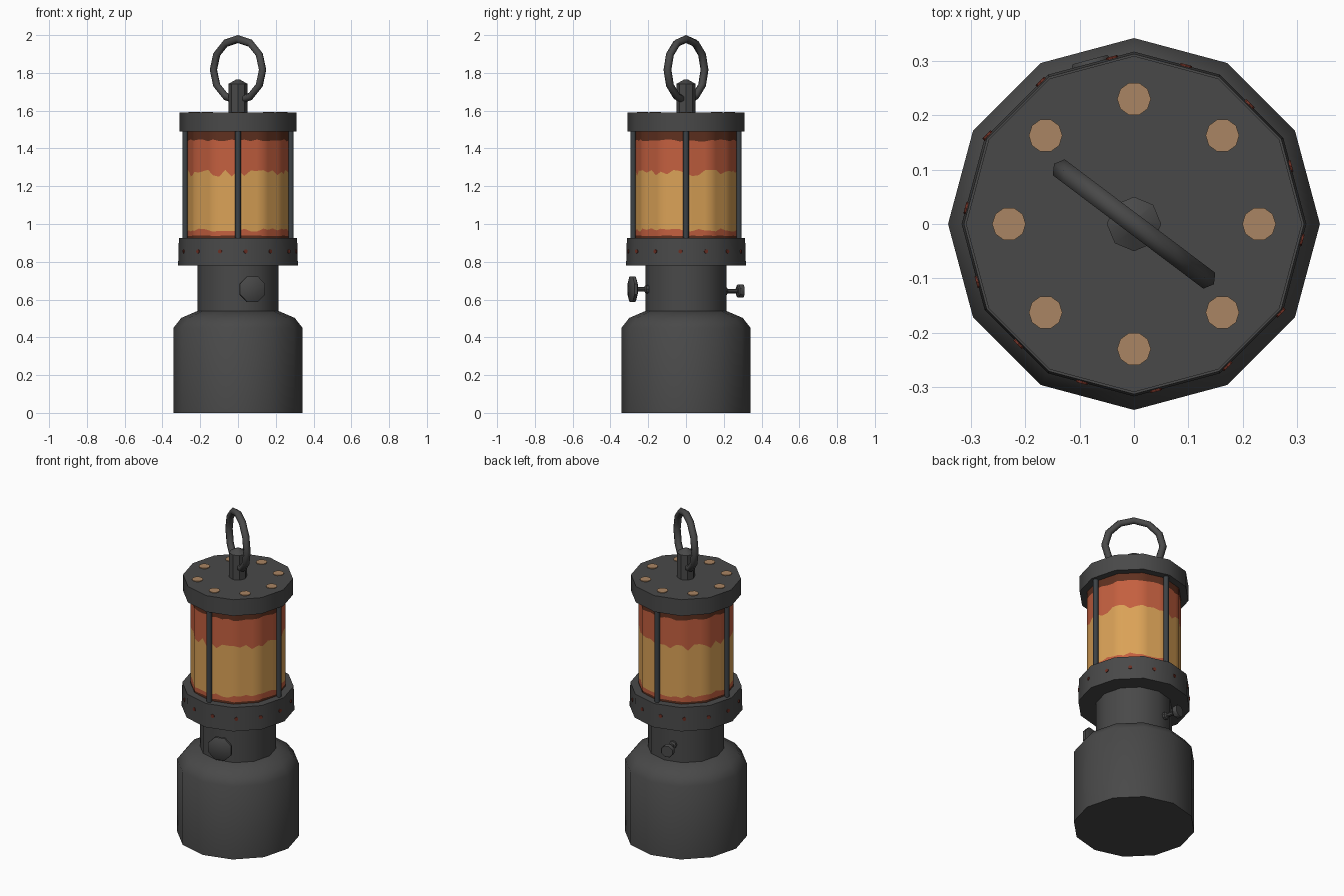
import bpy, bmesh, math, random
from mathutils import Matrix, Vector

if "Cube" in bpy.data.objects:
    bpy.data.objects.remove(bpy.data.objects["Cube"])

random.seed(4)


def material(name, rgb):
    m = bpy.data.materials.new(name)
    m.diffuse_color = (*rgb, 1)
    m.use_nodes = True
    m.node_tree.nodes["Principled BSDF"].inputs["Base Color"].default_value = m.diffuse_color
    return m


IRON = material("dark iron", (0.066, 0.066, 0.066))
STEEL = material("blue grey steel", (0.046, 0.054, 0.060))
YELLOW = material("amber glow", (0.70, 0.36, 0.095))
RED = material("orange red glow", (0.55, 0.115, 0.05))
BROWN = material("smoky brown", (0.115, 0.03, 0.014))
COPPER = material("copper vents", (0.40, 0.235, 0.125))
RUST = material("rust red holes", (0.15, 0.028, 0.017))


def finish(name, bm, mats, matrix=Matrix(), angle=40):
    bmesh.ops.recalc_face_normals(bm, faces=bm.faces)
    me = bpy.data.meshes.new(name)
    bm.to_mesh(me)
    bm.free()
    me.transform(matrix)
    for m in mats:
        me.materials.append(m)
    ob = bpy.data.objects.new(name, me)
    bpy.context.collection.objects.link(ob)
    bpy.context.view_layer.objects.active = ob
    ob.select_set(True)
    bpy.ops.object.shade_smooth_by_angle(angle=math.radians(angle))
    ob.select_set(False)
    return ob


def lathe(name, profile, mat, sides=12, matrix=Matrix(), angle=40, phase=0):
    """Turn an (r, z) profile around z and close both ends."""
    bm = bmesh.new()
    rings = []
    for r, z in profile:
        rings.append([bm.verts.new((r * math.cos(phase + math.tau * i / sides),
                                    r * math.sin(phase + math.tau * i / sides), z))
                      for i in range(sides)])
    for a, b in zip(rings, rings[1:]):
        for i in range(sides):
            j = (i + 1) % sides
            bm.faces.new((a[i], a[j], b[j], b[i]))
    bm.faces.new(rings[0])
    bm.faces.new(rings[-1])
    return finish(name, bm, [mat], matrix, angle)


def outward(azimuth, z, r=0):
    """Matrix that points local z radially outward at the given azimuth."""
    a = math.radians(azimuth)
    d = Vector((math.cos(a), math.sin(a), 0))
    return Matrix.Translation(d * r + Vector((0, 0, z))) @ d.to_track_quat('Z', 'Y').to_matrix().to_4x4()


# Fuel tank, neck, collar and cap
lathe("fuel_tank", [(0.342, 0), (0.342, 0.45), (0.30, 0.503), (0.213, 0.54)], IRON)
lathe("neck", [(0.215, 0.52), (0.215, 0.79)], IRON)
lathe("collar", [(0.317, 0.78), (0.313, 0.925)], IRON)
lathe("cap", [(0.309, 1.49), (0.309, 1.59)], IRON)

# Glass: twelve sides, cut into wavy colour bands
bm = bmesh.new()
sub, count = 4, 48
bands = [(0.92, 0, 0), (0.938, 0.002, 0), (0.968, 0.009, 1),
         (1.27, 0.02, 2), (1.443, 0.006, 1), (1.495, 0, 0)]
rows = []
for z, wobble, _ in bands:
    row = []
    for i in range(count):
        c0, c1 = (Vector((0.268 * math.cos(math.tau * k / 12), 0.268 * math.sin(math.tau * k / 12), 0))
                  for k in (i // sub, i // sub + 1))
        p = c0.lerp(c1, (i % sub) / sub)
        row.append(bm.verts.new((p.x, p.y, z + random.uniform(-wobble, wobble))))
    rows.append(row)
for k in range(len(rows) - 1):
    for i in range(count):
        j = (i + 1) % count
        f = bm.faces.new((rows[k][i], rows[k][j], rows[k + 1][j], rows[k + 1][i]))
        f.material_index = bands[k + 1][2]
finish("glass", bm, [BROWN, RED, YELLOW])

# Four guard bars
for k in range(4):
    a = math.tau * k / 4
    lathe(f"guard_bar_{k + 1}", [(0.015, 0.92), (0.015, 1.495)], STEEL, 8,
          Matrix.Translation((0.28 * math.cos(a), 0.28 * math.sin(a), 0)), 50)

# Copper vents on the cap
for k in range(8):
    a = math.tau * k / 8
    lathe(f"cap_vent_{k + 1}", [(0.031, 1.588), (0.031, 1.594)], COPPER, 10,
          Matrix.Translation((0.23 * math.cos(a), 0.23 * math.sin(a), 0)))

# Small holes round the collar, lying on its flat sides
for k in range(14):
    az = -82.5 + k * 360 / 14
    facet = 30 * math.floor(az / 30) + 15
    n = Vector((math.cos(math.radians(facet)), math.sin(math.radians(facet)), 0))
    a = math.radians(az)
    p = Vector((math.cos(a), math.sin(a), 0)) * (0.315 * math.cos(math.radians(15)) / math.cos(a - math.radians(facet)))
    m = Matrix.Translation(p + Vector((0, 0, 0.855))) @ n.to_track_quat('Z', 'Y').to_matrix().to_4x4()
    lathe(f"collar_hole_{k + 1}", [(0.011, -0.004), (0.011, 0.004)], RUST, 8, m)


# Control knobs: flange, stem and head
def knob(name, azimuth, z, head_r, head_in, head_out):
    m = outward(azimuth, z)
    lathe(name + "_stem", [(0.022, 0.19), (0.022, 0.222), (0.012, 0.228), (0.012, head_in + 0.005)],
          IRON, 8, m)
    lathe(name + "_head", [(head_r * 0.8, head_in), (head_r, head_in + 0.007), (head_r, head_out - 0.004),
                           (head_r * 0.93, head_out)], IRON, 8, m, 40, math.pi / 8)


knob("front_knob", -75, 0.655, 0.074, 0.278, 0.304)
knob("back_knob", 105, 0.645, 0.038, 0.280, 0.313)

# Hanger post and ring
lathe("hanger_post", [(0.05, 1.58), (0.05, 1.742), (0.012, 1.764)], IRON, 8, Matrix(), 30)
bm = bmesh.new()
major, minor, R, r = 12, 6, 0.163, 0.021
loops = []
for i in range(major):
    a = math.tau * i / major
    loops.append([bm.verts.new(((R + r * math.cos(b)) * math.cos(a), r * math.sin(b),
                                (R + r * math.cos(b)) * math.sin(a)))
                  for b in (math.tau * k / minor for k in range(minor))])
for i in range(major):
    p, q = loops[i], loops[(i + 1) % major]
    for k in range(minor):
        n = (k + 1) % minor
        bm.faces.new((p[k], p[n], q[n], q[k]))
finish("hanger_ring", bm, [IRON],
       Matrix.Translation((0, 0, 1.816)) @ Matrix.Rotation(math.radians(-37), 4, 'Z'), 65)
